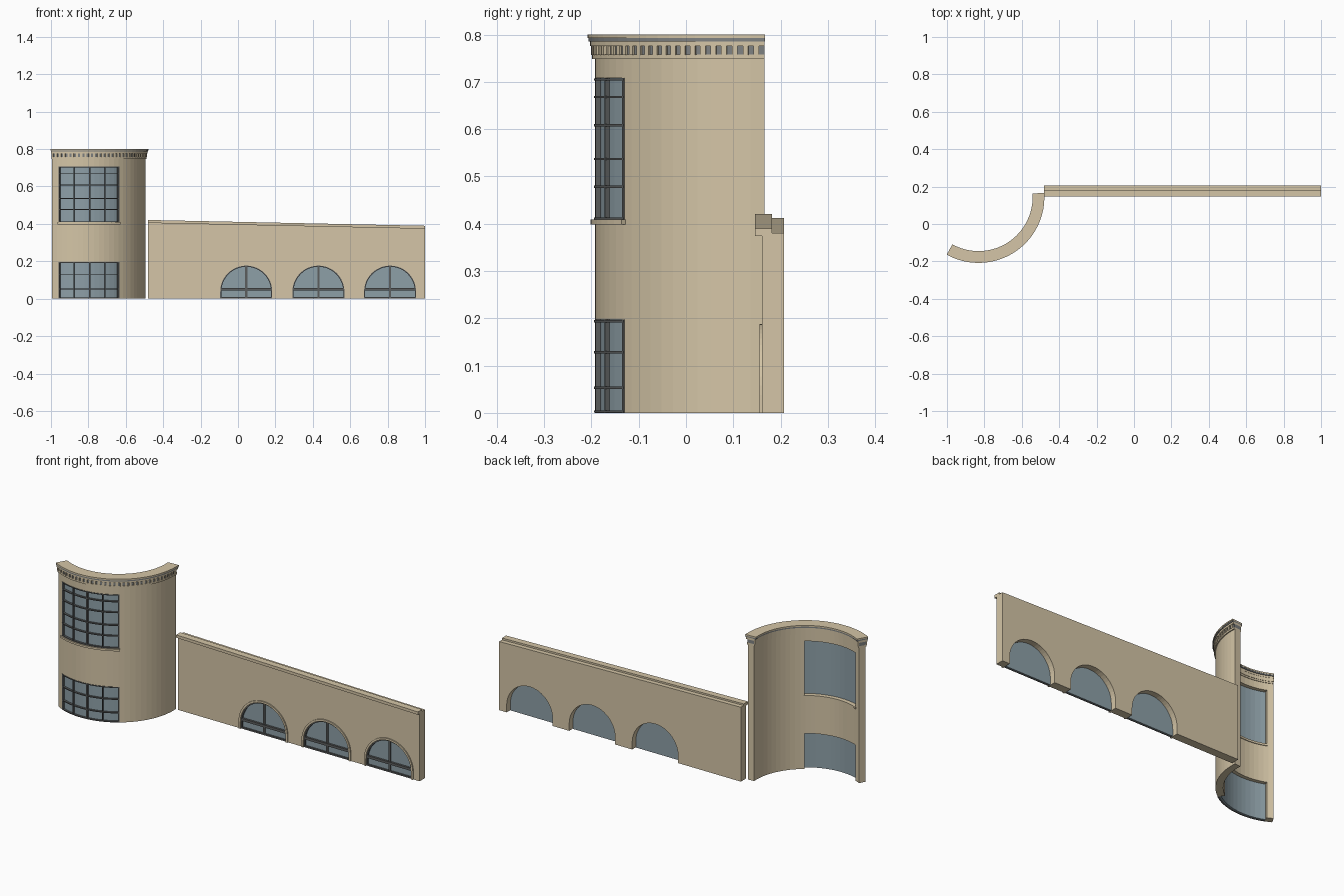
import bpy, bmesh
from math import sin, cos, radians, pi

if "Cube" in bpy.data.objects:
    bpy.data.objects.remove(bpy.data.objects["Cube"])


def material(name, rgb):
    m = bpy.data.materials.new(name)
    m.use_nodes = True
    m.diffuse_color = (*rgb, 1)
    m.node_tree.nodes["Principled BSDF"].inputs["Base Color"].default_value = (*rgb, 1)
    return m


STONE = material("tan stone", (0.66, 0.56, 0.385))
GLASS = material("blue grey glass", (0.27, 0.35, 0.39))
FRAME = material("dark grey frame", (0.105, 0.11, 0.11))
SHADOW = material("mid grey recess", (0.21, 0.22, 0.22))

CX, CY = -0.831, 0.144          # centre of the curved tower
START, END = 241, 363.7         # angles of its two ends
WIN_A, WIN_B = 247.5, 305.5     # angles of its window bay


def finish(name, bm, mat):
    bmesh.ops.recalc_face_normals(bm, faces=bm.faces)
    me = bpy.data.meshes.new(name)
    bm.to_mesh(me)
    bm.free()
    ob = bpy.data.objects.new(name, me)
    me.materials.append(mat)
    bpy.context.collection.objects.link(ob)
    return ob


def extrude(name, points, offset, mat):
    """Solid from a flat outline pushed along an offset."""
    bm = bmesh.new()
    face = bm.faces.new([bm.verts.new(p) for p in points])
    new = bmesh.ops.extrude_face_region(bm, geom=[face])["geom"]
    bmesh.ops.translate(bm, vec=offset, verts=[v for v in new if isinstance(v, bmesh.types.BMVert)])
    return finish(name, bm, mat)


def arc_block(name, r0, r1, z0, z1, mat, a0=START, a1=END):
    """Curved block between two radii, two angles and two heights."""
    n = max(1, round((a1 - a0) / 5))
    angles = [radians(a0 + (a1 - a0) * i / n) for i in range(n + 1)]
    ring = [(r1, a) for a in angles] + [(r0, a) for a in reversed(angles)]
    points = [(CX + r * cos(a), CY + r * sin(a), z0) for r, a in ring]
    return extrude(name, points, (0, 0, z1 - z0), mat)


def prism(name, outline, y0, y1, mat):
    return extrude(name, [(x, y0, z) for x, z in outline], (0, y1 - y0, 0), mat)


def box(name, x0, x1, y0, y1, z0, z1, mat):
    return prism(name, [(x0, z0), (x1, z0), (x1, z1), (x0, z1)], y0, y1, mat)


def cut(ob, cutter):
    mod = ob.modifiers.new("opening", "BOOLEAN")
    mod.operation, mod.solver, mod.object = "DIFFERENCE", "EXACT", cutter
    bpy.context.view_layer.update()
    me = bpy.data.meshes.new_from_object(ob.evaluated_get(bpy.context.evaluated_depsgraph_get()))
    ob.modifiers.clear()
    ob.data = me
    bpy.data.objects.remove(cutter)


# Curved tower wall with its two window openings
tower = arc_block("tower_wall", 0.30, 0.337, 0, 0.75, STONE)
windows = {"lower": (0, 0.197, [0.053, 0.128], -0.02),
           "upper": (0.408, 0.708, [0.478, 0.537, 0.608, 0.668], 0.408)}
for label, (z0, z1, bars, cut_z) in windows.items():
    cut(tower, arc_block("cutter", 0.27, 0.37, cut_z, z1, STONE, WIN_A, WIN_B))

    # Curved glass, upright mullions and horizontal bars
    arc_block(label + "_tower_glass", 0.32, 0.328, z0, z1, GLASS, WIN_A, WIN_B)
    for i in range(5):
        a = WIN_A + (WIN_B - WIN_A) * i / 4
        half = 0.3 if i in (1, 3) else 0.6
        a = min(max(a, WIN_A + half), WIN_B - half)
        arc_block(f"{label}_mullion_{i}", 0.326, 0.338, z0, z1, FRAME, a - half, a + half)
    for i, z in enumerate([z0 + 0.003] + bars + [z1 - 0.003]):
        arc_block(f"{label}_bar_{i}", 0.326, 0.339, z - 0.0025, z + 0.0025, FRAME, WIN_A, WIN_B)

arc_block("upper_window_sill", 0.296, 0.346, 0.398, 0.409, STONE, WIN_A - 0.5, WIN_B + 0.5)

# Cornice layers from bottom to top
for name, r0, r1, z0, z1, mat in (
        ("cornice_base", 0.297, 0.343, 0.748, 0.758, STONE),
        ("cornice_recess", 0.30, 0.340, 0.758, 0.776, SHADOW),
        ("cornice_slab", 0.294, 0.347, 0.776, 0.787, STONE),
        ("cornice_groove", 0.290, 0.350, 0.786, 0.793, SHADOW),
        ("cornice_cap", 0.289, 0.352, 0.793, 0.80, STONE)):
    arc_block(name, r0, r1, z0, z1, mat)
TEETH = 32
step = (END - START) / TEETH
for i in range(TEETH):
    a = START + i * step
    arc_block(f"dentil_{i}", 0.335, 0.345, 0.757, 0.777, STONE, a, a + step * 0.5)
arc_block("cornice_inner_face", 0.295, 0.302, 0.757, 0.777, STONE)

# Long wall with arched openings and a gently sloping top
SPRING = 0.038
ARCHES = (0.044, 0.430, 0.813)
LEFT, RIGHT = -0.481, 1.0


def arch(cx, r):
    """Arch outline from its left foot to its right foot."""
    curve = [(cx - r * cos(pi * i / 24), SPRING + r * sin(pi * i / 24)) for i in range(25)]
    return [(cx - r, 0)] + curve + [(cx + r, 0)]


outline = [(LEFT, 0)]
for cx in ARCHES:
    outline += arch(cx, 0.141)
outline += [(RIGHT, 0), (RIGHT, 0.38), (LEFT, 0.412)]
prism("long_wall", outline, 0.161, 0.207, STONE)
prism("wall_coping", [(LEFT, 0.405), (RIGHT, 0.374), (RIGHT, 0.39), (LEFT, 0.421)],
      0.146, 0.182, STONE)

# Arched windows
for i, cx in enumerate(ARCHES):
    prism(f"arch_trim_{i}", arch(cx, 0.15) + arch(cx, 0.139)[::-1], 0.155, 0.168, STONE)
    prism(f"arch_frame_{i}", arch(cx, 0.140) + arch(cx, 0.133)[::-1], 0.162, 0.174, FRAME)
    prism(f"arch_glass_{i}", arch(cx, 0.139), 0.171, 0.177, GLASS)
    box(f"arch_mullion_{i}", cx - 0.006, cx + 0.006, 0.163, 0.173, 0, 0.172, FRAME)
    box(f"arch_transom_{i}", cx - 0.135, cx + 0.135, 0.160, 0.173, 0.044, 0.058, FRAME)
    box(f"arch_bottom_rail_{i}", cx - 0.135, cx + 0.135, 0.162, 0.174, 0, 0.008, FRAME)
